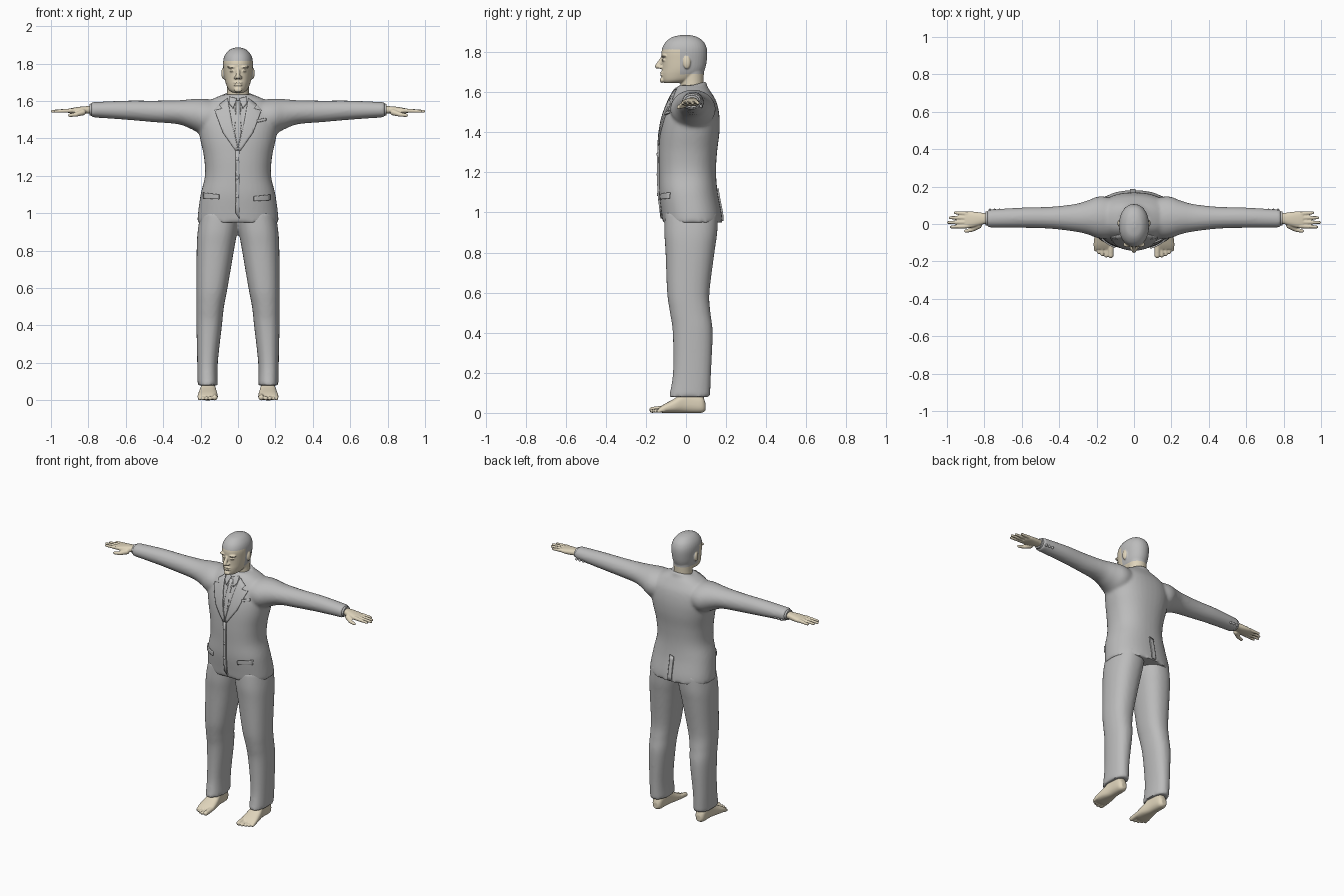
import bpy, bmesh, math
from mathutils import Vector, Matrix
from mathutils.bvhtree import BVHTree

if "Cube" in bpy.data.objects:
    bpy.data.objects.remove(bpy.data.objects["Cube"])


def material(name, colour):
    mat = bpy.data.materials.new(name)
    mat.use_nodes = True
    mat.diffuse_color = (*colour, 1)
    mat.node_tree.nodes["Principled BSDF"].inputs["Base Color"].default_value = (*colour, 1)
    return mat


GREY = material("suit grey", (.5, .5, .5))
SKIN = material("pale skin", (.74, .66, .5))


def tube(bm, axis, rows, power=2.0, segments=40, steps=5):
    """Loft smooth rounded sections; each row is (position, u0, u1, v0, v1)."""
    place = {"x": lambda t, u, v: (t, v, u),
             "y": lambda t, u, v: (u, t, v),
             "z": lambda t, u, v: (u, v, t)}[axis]
    rows = [Vector(r) for r in rows]
    sections = []
    for i in range(len(rows) - 1):
        a, b, c, d = (rows[min(max(k, 0), len(rows) - 1)] for k in range(i - 1, i + 3))
        for j in range(steps):
            t = j / steps
            sections.append(b + (c - a) * (t / 2) + (a * 2 - b * 5 + c * 4 - d) * (t * t / 2)
                            + (b * 3 - a - c * 3 + d) * (t ** 3 / 2))
    sections.append(rows[-1])
    rings = []
    for pos, u0, u1, v0, v1 in sections:
        ring = []
        for k in range(segments):
            ang = math.tau * k / segments
            cu, cv = (math.copysign(abs(w) ** (2 / power), w) for w in (math.cos(ang), math.sin(ang)))
            u = (u0 + u1) / 2 + (u1 - u0) / 2 * cu
            v = (v0 + v1) / 2 + (v1 - v0) / 2 * cv
            ring.append(bm.verts.new(place(pos, u, v)))
        rings.append(ring)
    for lower, upper in zip(rings, rings[1:]):
        for k in range(segments):
            n = (k + 1) % segments
            bm.faces.new((lower[k], lower[n], upper[n], upper[k]))
    bm.faces.new(rings[0])
    bm.faces.new(rings[-1])
    return [v for ring in rings for v in ring]


def centred(rows):
    """Turn (z, half width, front, back) into full section rows."""
    return [(z, -w, w, f, b) for z, w, f, b in rows]


def ball(bm, centre, size):
    bmesh.ops.create_uvsphere(bm, u_segments=16, v_segments=10, radius=1,
                              matrix=Matrix.Translation(centre) @ Matrix.Diagonal((*size, 1)))


def limb(bm, p, q, r0, r1):
    p, q = Vector(p), Vector(q)
    turn = (q - p).to_track_quat("Z", "Y").to_matrix().to_4x4()
    bmesh.ops.create_cone(bm, cap_ends=True, segments=14, radius1=r0, radius2=r1,
                          depth=(q - p).length, matrix=Matrix.Translation((p + q) / 2) @ turn)
    ball(bm, p, (r0, r0, r0))
    ball(bm, q, (r1, r1, r1))


def finish(name, bm, mat, voxel=0, side=1, relax=4):
    """Make the object; a voxel size fuses overlapping shells into one skin."""
    for v in bm.verts:
        v.co.x *= side
    bmesh.ops.recalc_face_normals(bm, faces=bm.faces[:])
    mesh = bpy.data.meshes.new(name)
    bm.to_mesh(mesh)
    bm.free()
    ob = bpy.data.objects.new(name, mesh)
    bpy.context.scene.collection.objects.link(ob)
    if voxel:
        mod = ob.modifiers.new("fuse", "REMESH")
        mod.mode = "VOXEL"
        mod.voxel_size = voxel
        mod = ob.modifiers.new("relax", "SMOOTH")
        mod.iterations = relax
        graph = bpy.context.evaluated_depsgraph_get()
        fused = bpy.data.meshes.new_from_object(ob.evaluated_get(graph))
        ob.modifiers.clear()
        ob.data = fused
        bpy.data.meshes.remove(mesh)
    ob.data.materials.clear()
    ob.data.materials.append(mat)
    ob.data.polygons.foreach_set("use_smooth", [True] * len(ob.data.polygons))
    ob.data.set_sharp_from_angle(angle=math.radians(55))
    return ob


# Jacket: body, sleeves and collar fused together
bm = bmesh.new()
tube(bm, "z", centred([
    (.95, .217, -.117, .182), (1.0, .214, -.123, .177), (1.1, .2, -.135, .158),
    (1.2, .177, -.136, .15), (1.3, .182, -.136, .155), (1.4, .203, -.13, .167),
    (1.48, .215, -.114, .167), (1.55, .205, -.088, .153), (1.6, .155, -.062, .125),
    (1.635, .08, -.038, .1)]), power=2.3)
for s in (1, -1):
    verts = tube(bm, "x", [
        (.08, 1.44, 1.6, -.07, .13), (.18, 1.42, 1.612, -.078, .148),
        (.25, 1.45, 1.61, -.055, .125), (.32, 1.476, 1.604, -.04, .106),
        (.45, 1.487, 1.602, -.025, .092), (.6, 1.5, 1.602, -.02, .088),
        (.785, 1.513, 1.594, -.019, .076)])
    for v in verts:
        v.co.x *= s
verts = tube(bm, "z", centred([(1.6, .1, -.05, .115), (1.63, .085, -.04, .106),
                               (1.655, .073, -.03, .1)]))
for v in verts:
    v.co.z -= (.1 - v.co.y) * .3
jacket = finish("jacket", bm, GREY, voxel=.01)
surface = BVHTree.FromPolygons([v.co for v in jacket.data.vertices],
                               [p.vertices[:] for p in jacket.data.polygons])


def on_jacket(x, z, facing=-1):
    hit = surface.ray_cast(Vector((x, facing, z)), Vector((0, -facing, 0)))[0]
    return hit or surface.find_nearest(Vector((x, facing * .1, z)))[0]


def plate(name, outline, facing=-1, side=1):
    """Thin cloth panel laid over the jacket."""
    bm = bmesh.new()
    bm.faces.new([bm.verts.new((x, 0, z)) for x, z in outline])
    bmesh.ops.triangulate(bm, faces=bm.faces[:])
    bmesh.ops.subdivide_edges(bm, edges=bm.edges[:], cuts=5, use_grid_fill=True)
    for v in bm.verts:
        v.co.y = on_jacket(v.co.x * side, v.co.z, facing).y + facing * .004
    ob = finish(name, bm, GREY, side=side)
    mod = ob.modifiers.new("cloth", "SOLIDIFY")
    mod.thickness = .008
    mod.offset = 0


# Lapels, shirt collar, tie, pockets and openings
for s, label in ((1, "left"), (-1, "right")):
    plate(label + "_lapel", [(.055, 1.615), (.1, 1.58), (.085, 1.558), (.125, 1.55),
                             (.08, 1.43), (.014, 1.335), (0, 1.335), (.03, 1.47)], side=s)
    plate(label + "_shirt_collar", [(.006, 1.612), (.045, 1.622), (.046, 1.585),
                                    (.026, 1.56)], side=s)
plate("tie", [(-.012, 1.6), (.012, 1.6), (.009, 1.575), (.017, 1.43), (0, 1.35),
              (-.017, 1.43), (-.009, 1.575)])
plate("front_edge", [(-.012, 1.335), (.008, 1.335), (.008, .97), (-.012, 1.0)])
plate("right_pocket_flap", [(-.185, 1.11), (-.1, 1.1), (-.1, 1.075), (-.185, 1.08)])
plate("left_pocket_flap", [(.085, 1.09), (.17, 1.1), (.17, 1.07), (.085, 1.065)])
plate("breast_pocket", [(.1, 1.5), (.15, 1.51), (.15, 1.495), (.1, 1.485)])
plate("back_vent", [(-.02, 1.11), (.008, 1.12), (.008, .957), (-.02, .957)], facing=1)
bm = bmesh.new()
for z in (1.09, 1.19, 1.29):
    ball(bm, on_jacket(-.004, z) + Vector((0, -.007, 0)), (.009, .004, .009))
finish("front_buttons", bm, GREY)

# Trousers
bm = bmesh.new()
for s in (1, -1):
    verts = tube(bm, "z", [
        (.08, .108, .216, -.085, .12), (.2, .108, .218, -.065, .125),
        (.4, .086, .222, -.066, .133), (.5, .075, .222, -.08, .122),
        (.6, .056, .222, -.094, .117), (.8, .022, .221, -.102, .142),
        (.9, .004, .216, -.108, .156), (1.0, -.01, .2, -.105, .16)], power=2.3)
    for v in verts:
        v.co.x *= s
finish("trousers", bm, GREY, voxel=.01)

# Hands, cuffs and feet
for s, label in ((1, "left"), (-1, "right")):
    bm = bmesh.new()
    tube(bm, "x", [
        (.76, 1.53, 1.576, .003, .055), (.8, 1.533, 1.573, 0, .058),
        (.84, 1.53, 1.57, -.012, .064), (.88, 1.531, 1.564, -.021, .067),
        (.905, 1.536, 1.559, -.018, .062)], power=2.4)
    for y, tip_x, tip_y in ((.055, .955, .06), (.033, .982, .034),
                            (.01, .993, .008), (-.012, .978, -.016)):
        limb(bm, (.89, y, 1.549), (tip_x, tip_y, 1.545), .0115, .008)
    limb(bm, (.83, -.008, 1.54), (.865, -.03, 1.528), .017, .012)
    limb(bm, (.865, -.03, 1.528), (.9, -.038, 1.524), .012, .009)
    finish(label + "_hand", bm, SKIN, voxel=.004, side=s, relax=2)

    bm = bmesh.new()
    tube(bm, "x", [(.77, 1.52, 1.587, -.01, .068), (.795, 1.522, 1.585, -.008, .066)])
    finish(label + "_shirt_cuff", bm, GREY, side=s)

    bm = bmesh.new()
    for x in (.72, .745, .77):
        ball(bm, (x, .074, 1.53), (.008, .008, .008))
    finish(label + "_sleeve_buttons", bm, GREY, side=s)

    bm = bmesh.new()
    tube(bm, "y", [
        (.097, .145, .178, .012, .05), (.075, .128, .194, 0, .09),
        (0, .122, .198, 0, .108), (-.06, .112, .21, 0, .07),
        (-.11, .108, .216, 0, .043), (-.135, .112, .212, .002, .026)], power=2.5)
    tube(bm, "z", [(.05, .13, .192, .005, .09), (.18, .13, .192, -.01, .085)])
    for x, tip, r in ((.124, -.168, .015), (.149, -.17, .01), (.17, -.162, .01),
                      (.189, -.152, .009), (.206, -.138, .009)):
        limb(bm, (x, -.11, r + .006), (x, tip, r), r * 1.1, r)
    finish(label + "_foot", bm, SKIN, voxel=.004, side=s, relax=2)

# Head: skull, neck, nose, lips, brows, eyes and ears fused together
bm = bmesh.new()
tube(bm, "z", centred([
    (1.645, .03, -.108, -.03), (1.66, .05, -.118, .035), (1.69, .064, -.122, .08),
    (1.72, .072, -.12, .096), (1.76, .077, -.121, .104), (1.8, .08, -.122, .106),
    (1.83, .076, -.114, .1), (1.855, .064, -.097, .085), (1.876, .042, -.066, .055),
    (1.886, .012, -.02, .015)]), power=2.15)
tube(bm, "z", centred([(1.56, .068, -.04, .092), (1.64, .058, -.026, .088),
                       (1.72, .06, -.03, .09)]))
limb(bm, (0, -.116, 1.772), (0, -.142, 1.73), .009, .013)
ball(bm, (0, -.12, 1.66), (.022, .01, .014))
for z in (1.686, 1.698):
    ball(bm, (0, -.121, z), (.025, .009, .005))
for s in (1, -1):
    ball(bm, (s * .013, -.126, 1.725), (.01, .014, .009))
    ball(bm, (s * .033, -.109, 1.781), (.026, .016, .007))
    ball(bm, (s * .031, -.107, 1.76), (.014, .014, .007))
    ball(bm, (s * .078, .004, 1.748), (.011, .019, .032))
head = finish("head", bm, SKIN, voxel=.004, relax=2)
head.data.materials.append(GREY)
for face in head.data.polygons:
    x, y, z = face.center
    ear = abs(x) > .079 and abs(z - 1.748) < .033 and abs(y) < .024
    cropped = z > 1.815 or (y > -.03 and z > 1.69 and not ear)
    face.material_index = int(cropped)
